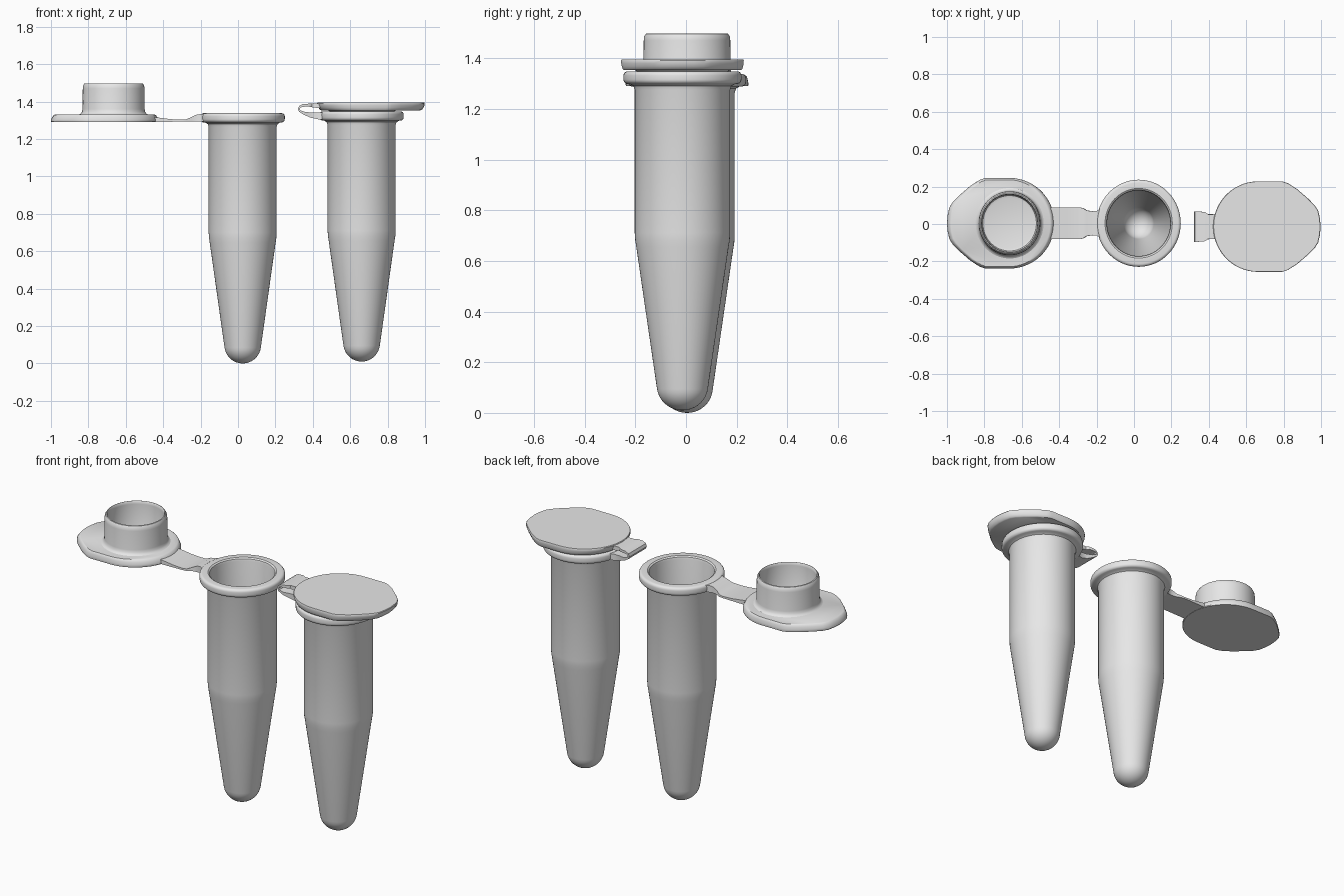
import bpy, bmesh, math

if "Cube" in bpy.data.objects:
    bpy.data.objects.remove(bpy.data.objects["Cube"])

SEG = 64
grey = bpy.data.materials.new("light grey plastic")
grey.diffuse_color = (0.8, 0.8, 0.8, 1)
grey.use_nodes = True
grey.node_tree.nodes["Principled BSDF"].inputs["Base Color"].default_value = grey.diffuse_color


def finish(bm, name, loc, flip=False, angle=35):
    bmesh.ops.recalc_face_normals(bm, faces=bm.faces)
    me = bpy.data.meshes.new(name)
    bm.to_mesh(me)
    bm.free()
    me.materials.append(grey)
    ob = bpy.data.objects.new(name, me)
    bpy.context.collection.objects.link(ob)
    ob.location = loc
    if flip:
        ob.rotation_euler = (0, math.pi, 0)
    bpy.ops.object.select_all(action='DESELECT')
    ob.select_set(True)
    bpy.context.view_layer.objects.active = ob
    bpy.ops.object.shade_smooth_by_angle(angle=math.radians(angle))
    return ob


def bridge(bm, loops, cap_start=True, cap_end=True):
    """Skin a stack of closed loops of points."""
    rings = [[bm.verts.new(p) for p in loop] for loop in loops]
    n = len(rings[0])
    for a, b in zip(rings, rings[1:]):
        for i in range(n):
            j = (i + 1) % n
            bm.faces.new((a[i], a[j], b[j], b[i]))
    if cap_start:
        bm.faces.new(rings[0][::-1])
    if cap_end:
        bm.faces.new(rings[-1])


def ring(r, z, sy=1.035):
    return [(r * math.cos(2 * math.pi * i / SEG),
             r * sy * math.sin(2 * math.pi * i / SEG), z) for i in range(SEG)]


def arc(cr, cz, r, a0, a1, n):
    """Profile points (radius, height) on an arc, degrees."""
    return [(cr + r * math.cos(math.radians(a0 + (a1 - a0) * i / n)),
             cz + r * math.sin(math.radians(a0 + (a1 - a0) * i / n))) for i in range(n + 1)]


def tube(name, loc):
    # outer wall: round tip, cone, cylinder, rolled rim; then the inside wall
    prof = arc(0, 0.098, 0.098, -88, -8, 9)
    prof += [(0.176, 0.645), (0.18, 0.67), (0.182, 0.70), (0.182, 1.265),
             (0.187, 1.28), (0.2, 1.288)]
    prof += arc(0.207, 1.306, 0.018, -70, 0, 4) + arc(0.209, 1.322, 0.016, 0, 90, 4)
    prof += [(0.18, 1.338), (0.172, 1.332), (0.169, 1.32), (0.169, 0.70), (0.165, 0.66)]
    prof += arc(0, 0.105, 0.082, -8, -88, 8)
    bm = bmesh.new()
    bridge(bm, [ring(r, z) for r, z in prof])
    return finish(bm, name, loc)


def lid_outline():
    # hinge side (+x) round, flat sides, blunt tapered thumb tab (-x)
    half = [(0.24 * math.cos(math.radians(a)), 0.242 * math.sin(math.radians(a)))
            for a in range(0, 91, 6)]
    half += [(-0.13, 0.242), (-0.16, 0.232), (-0.21, 0.2), (-0.27, 0.148),
             (-0.305, 0.112), (-0.322, 0.085), (-0.331, 0.045), (-0.335, 0)]
    return half + [(x, -y) for x, y in half[-2:0:-1]]


def lid(name, loc, flip=False):
    bm = bmesh.new()
    # plate with a bevelled plug side
    out = lid_outline()
    levels = [(0.99, 0), (1, 0.004), (0.997, 0.015), (0.975, 0.028), (0.95, 0.038), (0.92, 0.042)]
    bridge(bm, [[((x + 0.05) * s - 0.05, y * (s + 1) / 2, z) for x, y in out] for s, z in levels])
    # hollow plug with a fillet at its foot
    prof = [(0.186, 0.040), (0.176, 0.045), (0.169, 0.055), (0.166, 0.07), (0.165, 0.18),
            (0.163, 0.196), (0.157, 0.206), (0.152, 0.208), (0.149, 0.204), (0.148, 0.19),
            (0.148, 0.065), (0.143, 0.052), (0.13, 0.048)]
    bridge(bm, [ring(r, z) for r, z in prof])
    return finish(bm, name, loc, flip)


def strap(name, loc, path):
    """Thin band along x/z; path points are (x, z, half width, thickness)."""
    loops = []
    for i, (x, z, w, t) in enumerate(path):
        a, b = path[max(i - 1, 0)], path[min(i + 1, len(path) - 1)]
        dx, dz = b[0] - a[0], b[1] - a[1]
        k = t / 2 / math.hypot(dx, dz)
        nx, nz = -dz * k, dx * k
        loops.append([(x + nx, -w, z + nz), (x + nx, w, z + nz),
                      (x - nx, w, z - nz), (x - nx, -w, z - nz)])
    bm = bmesh.new()
    bridge(bm, loops)
    return finish(bm, name, loc)


# open tube with its lid laid back
tube("open_tube", (0.025, 0.004, 0.0))
lid("open_lid", (-0.665, 0.004, 1.29), False)
strap("open_hinge", (0, 0.004, 0), [
    (-0.46, 1.305, 0.085, 0.026), (-0.43, 1.303, 0.085, 0.024), (-0.36, 1.299, 0.085, 0.014),
    (-0.30, 1.298, 0.085, 0.01), (-0.275, 1.299, 0.082, 0.013), (-0.25, 1.305, 0.068, 0.022),
    (-0.22, 1.312, 0.064, 0.036), (-0.2, 1.313, 0.066, 0.04), (-0.165, 1.313, 0.085, 0.04)])

# closed tube with its lid pressed in
tube("closed_tube", (0.661, -0.014, 0.01))
lid("closed_lid", (0.663, -0.014, 1.395), True)
strap("closed_hinge", (0, -0.014, 0), [
    (0.45, 1.378, 0.068, 0.026), (0.42, 1.378, 0.066, 0.024), (0.395, 1.38, 0.066, 0.02),
    (0.38, 1.381, 0.078, 0.016), (0.345, 1.379, 0.081, 0.014), (0.33, 1.372, 0.081, 0.011),
    (0.325, 1.36, 0.081, 0.01), (0.331, 1.349, 0.081, 0.011), (0.355, 1.337, 0.079, 0.016),
    (0.39, 1.328, 0.068, 0.028), (0.43, 1.323, 0.066, 0.036), (0.475, 1.323, 0.085, 0.04)])
